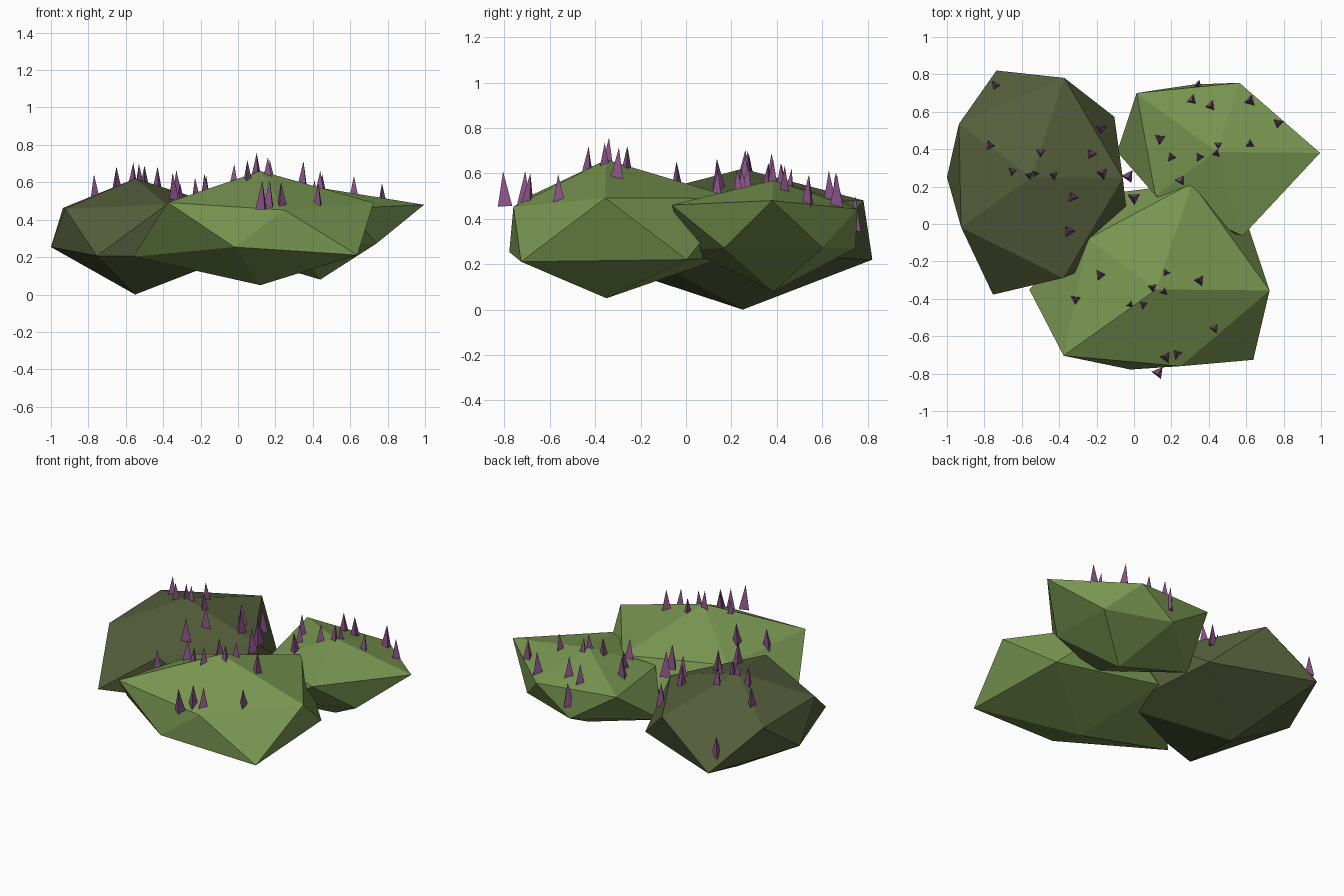
import bpy
import bmesh
import math
import random
from mathutils import Matrix, Vector
from mathutils.bvhtree import BVHTree

random.seed(4)
MID = 0.355        # height of every boulder's middle
SQUASH = 0.225     # ring height per unit of ring radius

cube = bpy.data.objects.get("Cube")
if cube:
    bpy.data.objects.remove(cube, do_unlink=True)


def make_material(name, color):
    mat = bpy.data.materials.new(name)
    mat.use_nodes = True
    mat.diffuse_color = (*color, 1)
    mat.node_tree.nodes["Principled BSDF"].inputs["Base Color"].default_value = (*color, 1)
    return mat


def add_object(name, bm, mat):
    mesh = bpy.data.meshes.new(name)
    bm.to_mesh(mesh)
    mesh.materials.append(mat)
    obj = bpy.data.objects.new(name, mesh)
    bpy.context.collection.objects.link(obj)


def clump_mesh(center, top, bottom, upper, lower):
    """Squashed twenty-sided clump: two poles and two staggered rings."""
    bm = bmesh.new()
    cx, cy = center

    def ring(radii, offset, sign):
        verts = []
        for i, r in enumerate(radii):
            a = math.radians(offset + 72 * i)
            verts.append(bm.verts.new((cx + r * math.cos(a), cy + r * math.sin(a),
                                       MID + sign * SQUASH * r)))
        return verts

    peak = bm.verts.new((cx, cy, top))
    base = bm.verts.new((cx, cy, bottom))
    up = ring(upper, -0.5, 1)
    low = ring(lower, 36, -1)
    for i in range(5):
        j = (i + 1) % 5
        bm.faces.new((peak, up[i], up[j]))
        bm.faces.new((up[i], low[i], up[j]))
        bm.faces.new((low[i], low[j], up[j]))
        bm.faces.new((base, low[j], low[i]))
    bmesh.ops.recalc_face_normals(bm, faces=bm.faces)
    return bm


def spike_mesh(surface, center, spots):
    """Upright three-sided spikes standing on the clump, smaller near its peak."""
    tree = BVHTree.FromBMesh(surface)
    bm = bmesh.new()
    for x, y in spots:
        hit = tree.ray_cast(Vector((x, y, 2)), Vector((0, 0, -1)))[0]
        ground = hit.z if hit else 0.475
        near = math.dist((x, y), center) < 0.2
        size = random.uniform(0.7, 0.85) if near else random.uniform(0.85, 1.1)
        height = 0.15 * size
        place = Matrix.Translation((x, y, ground - 0.02 + height / 2))
        turn = Matrix.Rotation(random.uniform(0, math.tau), 4, 'Z')
        lean = Matrix.Rotation(random.uniform(-0.08, 0.08), 4, 'X')
        bmesh.ops.create_cone(bm, cap_ends=True, segments=3, radius1=0.036 * size,
                              radius2=0, depth=height, matrix=place @ lean @ turn)
    bmesh.ops.recalc_face_normals(bm, faces=bm.faces)
    return bm


olive = make_material("dark olive", (0.092, 0.115, 0.045))
green = make_material("leaf green", (0.19, 0.305, 0.083))
purple = make_material("purple", (0.26, 0.085, 0.25))

# Each clump: centre, peak and base height, ring radii, spike spots
clumps = {
    "right_clump": dict(
        mat=olive, center=(-0.55, 0.25), top=0.62, bottom=0.0,
        upper=(0.49, 0.56, 0.48, 0.46, 0.565), lower=(0.55, 0.6, 0.45, 0.66, 0.66),
        spots=[(-.74, .74), (-.77, .42), (-.65, .28), (-.56, .26), (-.53, .27),
               (-.5, .38), (-.43, .26), (-.33, .14), (-.35, -.04), (-.18, .51),
               (-.23, .37), (-.17, .27), (-.03, .25), (0, .14)]),
    "front_clump": dict(
        mat=green, center=(0.12, -0.35), top=0.66, bottom=0.05,
        upper=(0.605, 0.6, 0.456, 0.61, 0.43), lower=(0.6, 0.55, 0.68, 0.45, 0.64),
        spots=[(-.18, -.27), (-.31, -.4), (-.02, -.43), (.05, -.43), (.1, -.34),
               (.16, -.36), (.17, -.26), (.35, -.3), (.43, -.56), (.17, -.71),
               (.23, -.69), (.13, -.8)]),
    "back_left_clump": dict(
        mat=green, center=(0.44, 0.385), top=0.57, bottom=0.08,
        upper=(0.555, 0.39, 0.53, 0.4, 0.47), lower=(0.366, 0.38, 0.53, 0.4, 0.37),
        spots=[(.34, .74), (.31, .66), (.41, .63), (.62, .66), (.77, .54), (.62, .43),
               (.45, .42), (.44, .38), (.35, .36), (.2, .36), (.14, .46), (.25, .23)]),
}

for name, c in clumps.items():
    body = clump_mesh(c["center"], c["top"], c["bottom"], c["upper"], c["lower"])
    spikes = spike_mesh(body, c["center"], c["spots"])
    add_object(name, body, c["mat"])
    add_object(name + "_spikes", spikes, purple)
